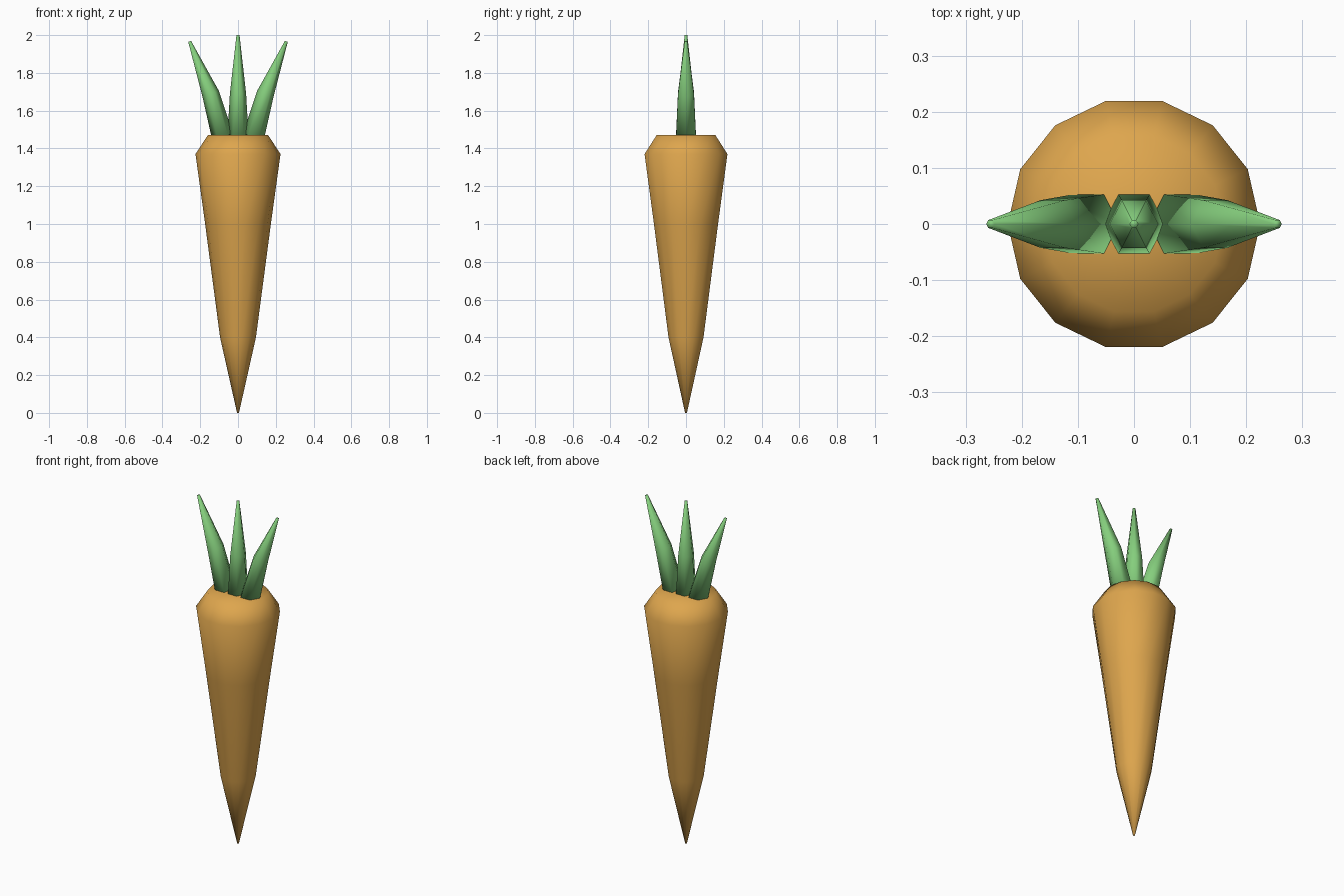
import bpy, bmesh, math
from mathutils import Matrix, Vector

if "Cube" in bpy.data.objects:
    bpy.data.objects.remove(bpy.data.objects["Cube"])


def make_material(name, color):
    mat = bpy.data.materials.new(name)
    mat.use_nodes = True
    mat.diffuse_color = color
    mat.node_tree.nodes["Principled BSDF"].inputs["Base Color"].default_value = color
    return mat


orange = make_material("carrot orange", (0.73, 0.38, 0.075, 1))
green = make_material("leaf green", (0.235, 0.62, 0.205, 1))


def loft(name, rings, sides, mat, tilt=0.0, dome=0.0):
    """Skin rings of (x, z, x radius, y radius), tilted about y, capped at both ends."""
    bm = bmesh.new()
    turn = Matrix.Rotation(tilt, 3, "Y")
    loops = []
    for x, z, rx, ry in rings:
        loop = []
        for i in range(sides):
            a = math.tau * i / sides
            offset = turn @ Vector((rx * math.cos(a), ry * math.sin(a), 0))
            loop.append(bm.verts.new(Vector((x, 0, z)) + offset))
        loops.append(loop)
    for low, high in zip(loops, loops[1:]):
        for i in range(sides):
            j = (i + 1) % sides
            bm.faces.new((low[i], low[j], high[j], high[i]))
    bm.faces.new(loops[0][::-1])
    top = bm.faces.new(loops[-1])
    if dome:
        bmesh.ops.poke(bm, faces=[top], offset=dome)
    for face in bm.faces:
        face.smooth = True
    mesh = bpy.data.meshes.new(name)
    bm.to_mesh(mesh)
    bm.free()
    mesh.materials.append(mat)
    obj = bpy.data.objects.new(name, mesh)
    bpy.context.collection.objects.link(obj)
    return obj


# Root with a bevelled, slightly domed crown
profile = [(0, 0.005), (0.4, 0.095), (1.0, 0.174), (1.37, 0.225), (1.47, 0.16)]
loft("carrot_root", [(0, z, r, r) for z, r in profile], 14, orange, dome=0.01)

# Upright leaf in the middle
loft("middle_leaf", [(0, 1.46, 0.056, 0.061), (0, 1.69, 0.043, 0.048),
                     (0, 2.0, 0.008, 0.008)], 6, green)

# Leaves leaning outward on each side
for name, side in (("left_leaf", 1), ("right_leaf", -1)):
    loft(name, [(side * 0.081, 1.46, 0.058, 0.061), (side * 0.145, 1.69, 0.046, 0.049),
                (side * 0.256, 1.967, 0.008, 0.008)], 6, green, tilt=side * math.radians(20))
